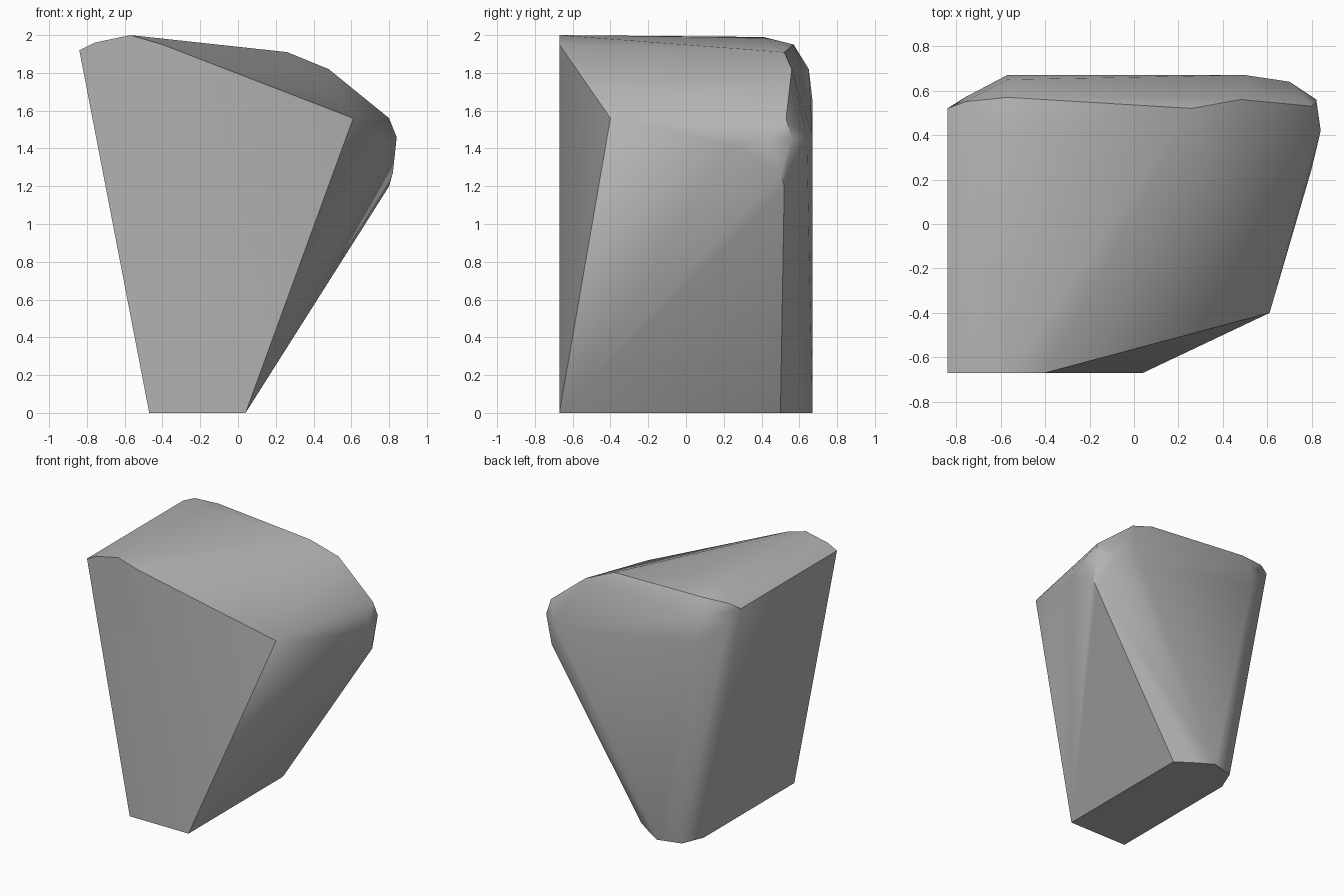
import bpy
import bmesh
from math import radians

default_cube = bpy.data.objects.get("Cube")
if default_cube:
    bpy.data.objects.remove(default_cube, do_unlink=True)


def make_material(name, value):
    """Plain grey stone colour for viewport and render."""
    material = bpy.data.materials.new(name)
    material.use_nodes = True
    colour = (value, value, value, 1.0)
    material.diffuse_color = colour
    shader = material.node_tree.nodes["Principled BSDF"]
    shader.inputs["Base Color"].default_value = colour
    shader.inputs["Roughness"].default_value = 0.8
    return material


def make_hull(name, corners, material):
    """Wrap a tight convex skin round the corners and merge coplanar faces."""
    bm = bmesh.new()
    for corner in corners:
        bm.verts.new(corner)
    hull = bmesh.ops.convex_hull(bm, input=bm.verts[:])
    unused = set(hull["geom_interior"]) | set(hull["geom_unused"])
    loose = [item for item in unused if isinstance(item, bmesh.types.BMVert)]
    bmesh.ops.delete(bm, geom=loose, context="VERTS")
    bmesh.ops.dissolve_limit(bm, angle_limit=radians(1),
                             verts=bm.verts[:], edges=bm.edges[:])
    bmesh.ops.recalc_face_normals(bm, faces=bm.faces[:])
    mesh = bpy.data.meshes.new(name)
    bm.to_mesh(mesh)
    bm.free()
    mesh.materials.append(material)
    rock = bpy.data.objects.new(name, mesh)
    bpy.context.collection.objects.link(rock)
    return rock


FRONT, BACK = -0.67, 0.67

# Flat front outline, from the base up and over the crown
front_outline = [(-0.47, 0), (0.04, 0), (-0.4, 1.95),
                 (-0.57, 2), (-0.76, 1.96), (-0.84, 1.92)]
front_face = [(x, FRONT, z) for x, z in front_outline]

# Base footprint with its rounded back end
base_outline = [(0.04, 0.5), (-0.09, 0.59), (-0.22, BACK),
                (-0.4, 0.62), (-0.47, 0.45)]
base = [(x, y, 0) for x, y in base_outline]

# Rounded crown edge running down to the back
crown_profile = [(0.41, 1.99), (0.57, 1.95), (0.65, 1.82), (BACK, 1.65)]
crown = [(-0.57, y, z) for y, z in crown_profile]

# Soft corner between the sloping side and the back
side_corner = [(-0.84, 0.52, 1.92), (-0.76, 0.55, 1.95), (-0.76, 0.57, 1.8)]

# Sloping shoulder along the top of the back
shoulder = [(0.26, 0.52, 1.91), (0.48, 0.56, 1.82),
            (0.8, 0.53, 1.56), (0.5, BACK, 1.46), (0.7, 0.64, 1.46)]

# Overhanging nose, with the sharp corner that meets the front
nose = [(0.61, -0.4, 1.56), (0.8, 0.25, 1.42), (0.84, 0.42, 1.46),
        (0.82, 0.56, 1.45), (0.82, 0.5, 1.27), (0.8, 0.52, 1.2)]

stone = make_material("stone grey", 0.45)
rock = make_hull("rock", front_face + base + crown + side_corner + shoulder + nose,
                 stone)

# Soften the shallow facets, keep the hard breaks
bpy.ops.object.select_all(action="DESELECT")
rock.select_set(True)
bpy.context.view_layer.objects.active = rock
bpy.ops.object.shade_smooth_by_angle(angle=radians(40))
